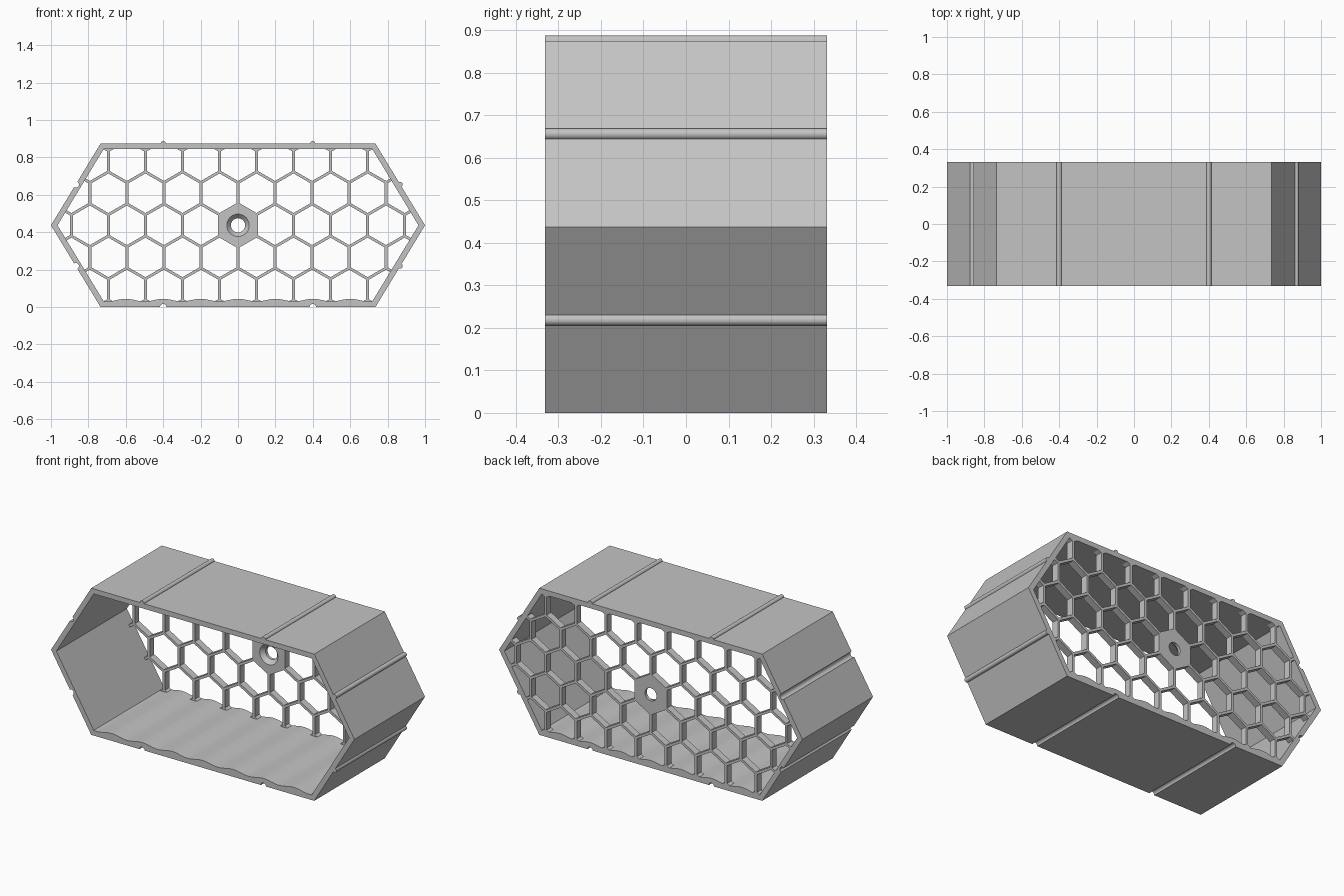
import bpy, bmesh, math
from mathutils import Vector, Matrix

if "Cube" in bpy.data.objects:
    bpy.data.objects.remove(bpy.data.objects["Cube"])

MID = 0.437          # height of the side tips
HALF_DEPTH = 0.332
TIP, CORNER, SLOPE = 1.0, 0.735, 0.606
WALL = 0.03
PITCH = 0.198        # honeycomb spacing
SIDE = PITCH / math.sqrt(3)
RIB = 0.015
THICK = 0.042        # honeycomb depth

grey = bpy.data.materials.new("grey plastic")
grey.use_nodes = True
grey.diffuse_color = (0.55, 0.55, 0.55, 1)
grey.node_tree.nodes["Principled BSDF"].inputs["Base Color"].default_value = (0.55, 0.55, 0.55, 1)


def finish(bm, name):
    bmesh.ops.recalc_face_normals(bm, faces=bm.faces)
    mesh = bpy.data.meshes.new(name)
    bm.to_mesh(mesh)
    bm.free()
    mesh.materials.append(grey)
    obj = bpy.data.objects.new(name, mesh)
    bpy.context.collection.objects.link(obj)
    bpy.ops.object.select_all(action='DESELECT')
    obj.select_set(True)
    bpy.context.view_layer.objects.active = obj
    bpy.ops.object.shade_smooth_by_angle(angle=math.radians(30))
    return obj


def edge_with_arcs(a, b, spots, sign, radius):
    """Outline edge with half-round ridges (sign 1) or grooves (sign -1)."""
    a, b = Vector(a), Vector(b)
    d = (b - a).normalized()
    n = Vector((d.y, -d.x))
    pts = [a]
    for t in spots:
        c = a.lerp(b, t)
        for i in range(11):
            ang = math.pi * i / 10
            pts.append(c - d * radius * math.cos(ang) + n * sign * radius * math.sin(ang))
    return pts


def extrude_outline(loops, half, name):
    """Filled outline with holes, extruded along y."""
    curve = bpy.data.curves.new(name, 'CURVE')
    curve.dimensions = '2D'
    curve.fill_mode = 'BOTH'
    curve.extrude = half
    for loop in loops:
        spline = curve.splines.new('POLY')
        spline.points.add(len(loop) - 1)
        for p, q in zip(spline.points, loop):
            p.co = (q[0], q[1], 0, 1)
        spline.use_cyclic_u = True
    temp = bpy.data.objects.new(name + " outline", curve)
    bpy.context.collection.objects.link(temp)
    deps = bpy.context.evaluated_depsgraph_get()
    mesh = bpy.data.meshes.new_from_object(temp.evaluated_get(deps))
    bm = bmesh.new()
    bm.from_mesh(mesh)
    bpy.data.objects.remove(temp)
    bpy.data.meshes.remove(mesh)
    bmesh.ops.remove_doubles(bm, verts=bm.verts, dist=0.0001)
    bmesh.ops.transform(bm, matrix=Matrix.Rotation(math.pi / 2, 4, 'X'), verts=bm.verts)
    return finish(bm, name)


# Hexagonal shell: ridges on top and left, matching grooves opposite
top = 2 * MID
corners = [(-TIP, MID), (-CORNER, 0), (CORNER, 0), (TIP, MID), (CORNER, top), (-CORNER, top)]
quarter = [0.5 - 0.4 / (2 * CORNER), 0.5 + 0.4 / (2 * CORNER)]
outer = []
for i, (spots, sign) in enumerate([([0.5], -1), (quarter, -1), ([0.5], 1),
                                   ([0.5], 1), (quarter, 1), ([0.5], -1)]):
    outer += edge_with_arcs(corners[i], corners[(i + 1) % 6], spots, sign,
                            0.0135 if sign > 0 else 0.017)

# Inside outline with a gently rippled floor
in_tip = TIP - WALL * 1.17
in_x = in_tip - SLOPE * (MID - WALL)
inner = [(-in_tip, MID)]
for i in range(97):
    x = -in_x + 2 * in_x * i / 96
    inner.append((x, WALL + 0.007 * (1 + math.cos(2 * math.pi * x / 0.2))))
inner += [(in_tip, MID), (in_x, top - WALL), (-in_x, top - WALL)]
extrude_outline([outer, inner], HALF_DEPTH, "shell")


# Honeycomb screen across the back
def clip(a, b):
    """Trim a rib so it ends inside the shell wall."""
    t0, t1 = 0.0, 1.0
    planes = [(sx, sz * SLOPE, 0.973) for sx in (-1, 1) for sz in (-1, 1)]
    planes += [(0, s, MID - 0.02) for s in (-1, 1)]
    for px, pz, lim in planes:
        fa = px * a.x + pz * a.y - lim
        fb = px * b.x + pz * b.y - lim
        if fa > 0 and fb > 0:
            return None
        if fa > 0:
            t0 = max(t0, fa / (fa - fb))
        elif fb > 0:
            t1 = min(t1, fa / (fa - fb))
    return (a.lerp(b, t0), a.lerp(b, t1)) if t1 - t0 > 0.01 else None


bm = bmesh.new()
for row in range(-3, 4):
    for col in range(-6, 7):
        c = Vector(((col + 0.5 * (row % 2)) * PITCH, row * SIDE * 1.5))
        ring = [c + SIDE * Vector((math.cos(t), math.sin(t)))
                for t in (math.radians(150 + 60 * k) for k in range(4))]
        for a, b in zip(ring, ring[1:]):
            if ((a + b) / 2).length < 0.11:
                continue
            seg = clip(a, b)
            if not seg:
                continue
            a2, b2 = seg
            d = b2 - a2
            m = (a2 + b2) / 2
            mat = (Matrix.Translation((m.x, HALF_DEPTH - THICK / 2, MID + m.y))
                   @ Matrix.Rotation(-math.atan2(d.y, d.x), 4, 'Y')
                   @ Matrix.Diagonal((d.length + RIB * 0.5, THICK, RIB, 1)))
            bmesh.ops.create_cube(bm, size=1, matrix=mat)
finish(bm, "honeycomb_screen")

# Solid centre cell with a countersunk hole
N = 48
back, front = HALF_DEPTH, HALF_DEPTH - THICK


def hex_radius(t):
    step = math.pi / 3
    return (PITCH + RIB) / 2 / math.cos(t - step * round(t / step))


bm = bmesh.new()
rings = []
for radius, y in [(None, front), (0.06, front), (0.038, front + 0.024),
                  (0.038, back), (None, back)]:
    ring = []
    for i in range(N):
        t = 2 * math.pi * i / N
        r = radius or hex_radius(t)
        ring.append(bm.verts.new((r * math.cos(t), y, MID + r * math.sin(t))))
    rings.append(ring)
for k, ring in enumerate(rings):
    nxt = rings[(k + 1) % len(rings)]
    for i in range(N):
        j = (i + 1) % N
        bm.faces.new((ring[i], ring[j], nxt[j], nxt[i]))
finish(bm, "centre_mount")
